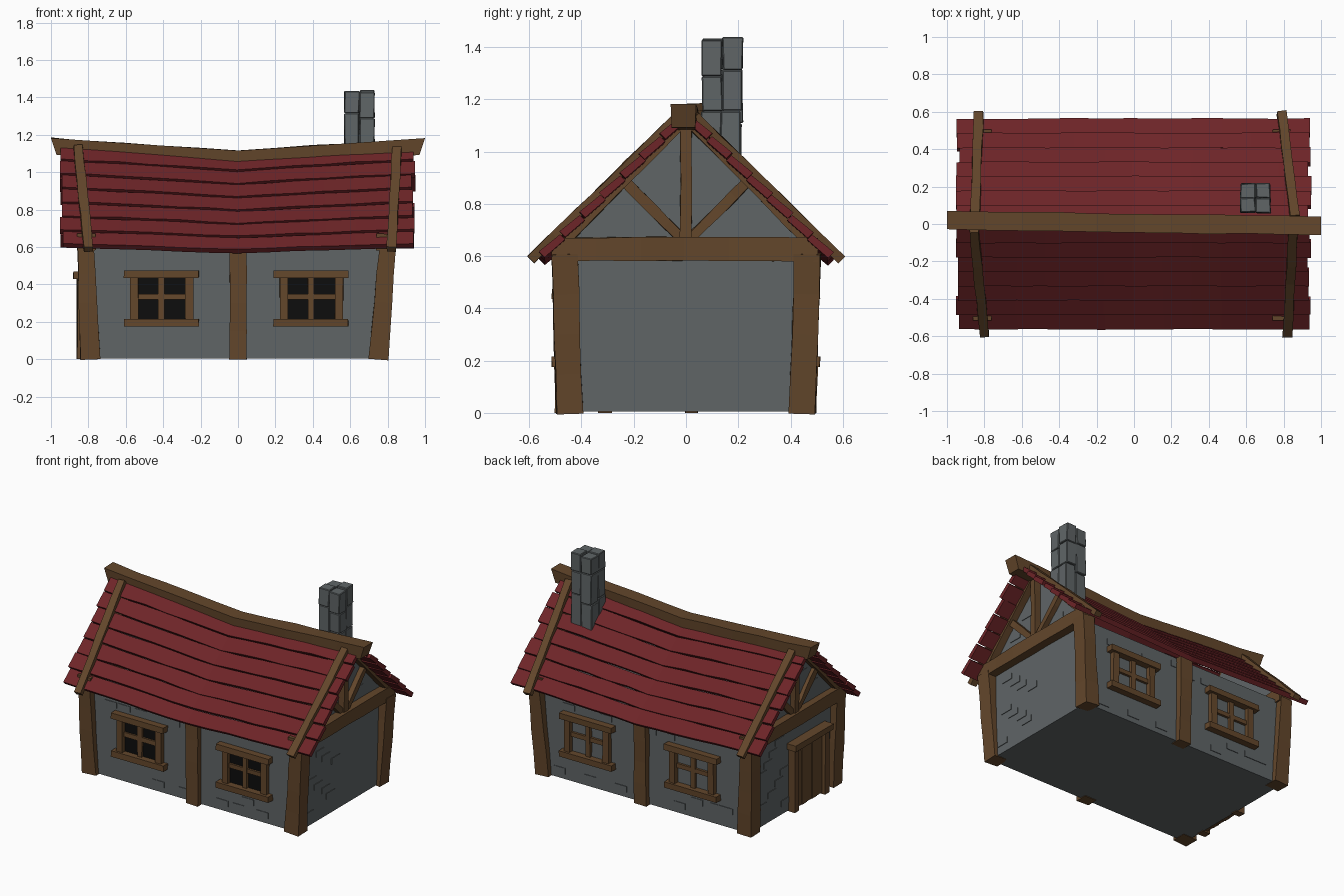
import bpy, bmesh, math, random
from mathutils import Vector as V

random.seed(4)
if "Cube" in bpy.data.objects:
    bpy.data.objects.remove(bpy.data.objects["Cube"], do_unlink=True)


def material(name, rgb):
    m = bpy.data.materials.new(name)
    m.use_nodes = True
    m.diffuse_color = (*rgb, 1)
    m.node_tree.nodes["Principled BSDF"].inputs["Base Color"].default_value = (*rgb, 1)
    return m


WOOD = material("brown timber", (0.125, 0.062, 0.024))
STONE = material("grey stone", (0.115, 0.13, 0.134))
RED = material("red roof", (0.155, 0.018, 0.021))
BLACK = material("black opening", (0.004, 0.004, 0.004))


def part(name, mat, pieces):
    """One flat-shaded object; each piece is a list of cross-section rings."""
    bm = bmesh.new()
    for rings in pieces:
        vs = [[bm.verts.new(p) for p in r] for r in rings]
        k = len(vs[0])
        for a, b in zip(vs, vs[1:]):
            for i in range(k):
                bm.faces.new((a[i], a[(i + 1) % k], b[(i + 1) % k], b[i]))
        bm.faces.new(vs[0])
        bm.faces.new(vs[-1])
    bmesh.ops.recalc_face_normals(bm, faces=bm.faces)
    me = bpy.data.meshes.new(name)
    bm.to_mesh(me)
    bm.free()
    me.materials.append(mat)
    ob = bpy.data.objects.new(name, me)
    bpy.context.scene.collection.objects.link(ob)
    return ob


def wob(j):
    return random.uniform(-j, j)


def beam(p0, p1, side, w, d, w1=None, n=4, j=0.003):
    """Hewn beam from p0 to p1, w wide along side and d deep."""
    p0, p1, side = V(p0), V(p1), V(side)
    u = (p1 - p0).normalized()
    side = (side - u * side.dot(u)).normalized()
    deep = u.cross(side)
    rings = []
    for i in range(n + 1):
        t = i / n
        h = (w + ((w1 or w) - w) * t) / 2
        rings.append([p0.lerp(p1, t) + side * (a * h + wob(j)) + deep * (b * d / 2 + wob(j))
                      for a, b in ((-1, -1), (1, -1), (1, 1), (-1, 1))])
    return rings


def block(x0, x1, y0, y1, z0, z1, j=0.0):
    return beam(((x0 + x1) / 2, (y0 + y1) / 2, z0), ((x0 + x1) / 2, (y0 + y1) / 2, z1),
                (1, 0, 0), x1 - x0, y1 - y0, n=1, j=j)


# Walls and gables
XL, XR, YW = -0.81, 0.78, 0.465
part("walls", STONE, [block(XL, XR, -YW, YW, 0.005, 0.6)])
gable = [(-0.5, 0.6), (0.5, 0.6), (0, 1.1)]
for label, x, s in (("right_gable", XL, 1), ("left_gable", XR, -1)):
    part(label, STONE, [[[V((x + s * o, y, z)) for y, z in gable] for o in (0, 0.04)]])

# Raised bricks
bricks = []
for s in (-1, 1):
    for i in range(12):
        x, z = -0.66 + 0.12 * i + wob(0.03), random.choice((0.06, 0.12, 0.51, 0.55))
        bricks.append(block(x - 0.045, x + 0.045, s * YW - 0.004, s * YW + 0.004, z - 0.02, z + 0.02))
for x, low in ((XL, 0.06), (XR, -0.36)):
    for i in range(9):
        y, z = low + 0.036 * i + wob(0.02), 0.08 + (i * 4 % 9) * 0.055
        bricks.append(block(x - 0.004, x + 0.004, y - 0.045, y + 0.045, z - 0.02, z + 0.02))
    for y, z in ((-0.22, 0.78), (0.2, 0.74), (-0.11, 0.89)):
        bricks.append(block(x - 0.004, x + 0.004, y - 0.045, y + 0.045, z - 0.02, z + 0.02))
part("raised_bricks", STONE, bricks)

# Upright posts
posts = []
for s in (-1, 1):
    for xb, xt in ((-0.79, -0.815), (0.75, 0.80)):
        posts.append(beam((xb, s * 0.445, 0), (xt, s * 0.465, 0.61), (1, 0, 0), 0.105, 0.1, 0.085))
    posts.append(beam((0, s * 0.46, 0), (0, s * 0.47, 0.6), (1, 0, 0), 0.09, 0.08))
part("wall_posts", WOOD, posts)

# Gable framing
frame = []
for x in (XL, XR + 0.01):
    frame.append(beam((x, -0.515, 0.627), (x, 0.505, 0.627), (0, 0, 1), 0.09, 0.1, n=6))
    frame.append(beam((x, 0, 0.66), (x, 0, 1.12), (0, 1, 0), 0.045, 0.07))
    for s in (-1, 1):
        frame.append(beam((x, s * 0.02, 0.67), (x, s * 0.235, 0.885), (0, 1, -s), 0.04, 0.05))
        frame.append(beam((x, s * 0.5, 0.615), (x, s * 0.03, 1.09), (0, 1, s), 0.03, 0.08))
part("gable_frame", WOOD, frame)


# Sagging roof
def sag(x, y):
    return (0.065 - 0.035 * min(1, abs(y) / 0.57)) * max(0, 1 - abs(x) / 0.97) ** 1.2


def slope(x, y, lift):
    """Point above the roof plane by lift along its normal."""
    s = math.copysign(1, y)
    return V((x, y + s * lift * 0.7, 1.165 - 0.98 * abs(y) - sag(x, y) + lift * 0.7))


ROWS, STEPS = 7, 12
for label, s in (("front", -1), ("back", 1)):
    planks = []
    for r in range(ROWS):
        ya, yb = 0.025 + 0.077 * r, 0.025 + 0.077 * (r + 1) - 0.003
        xa, xb = -0.945 + wob(0.012), 0.938 + wob(0.012)
        rings = []
        for i in range(STEPS + 1):
            x = xa + (xb - xa) * i / STEPS
            a, b = s * (ya + wob(0.002)), s * (yb + wob(0.003))
            rings.append([slope(x, a, -0.006), slope(x, b, 0.004),
                          slope(x, b, -0.028), slope(x, a, -0.034)])
        planks.append(rings)
    part(label + "_roof_planks", RED, planks)

# Battens laid over the roof
battens = []
for s, xs in ((-1, ((-0.855, -0.8), (0.85, 0.82))), (1, ((-0.85, -0.83), (0.86, 0.79)))):
    for xt, xb in xs:
        battens.append(beam(slope(xt, s * 0.03, 0.005), slope(xb, s * 0.59, 0.005),
                            (1, 0, 0), 0.05, 0.035, n=6))
part("roof_battens", WOOD, battens)

# Ridge beam, dipping in the middle and undercut at both ends
rings = []
for i in range(11):
    x = -1 + 0.2 * i
    top, mid = 1.115 + 0.067 * abs(x), 0.02 - 0.015 * (x + 1)
    low = 0.97 * x
    rings.append([V((x, mid - 0.05 + wob(0.004), top)), V((x, mid + 0.05 + wob(0.004), top + wob(0.004))),
                  V((low, mid + 0.045, top - 0.09)), V((low, mid - 0.045, top - 0.09))])
part("ridge_beam", WOOD, [rings])

# Windows: front pair has dark openings, back pair is backed by the wall
for label, s in (("front", -1), ("back", 1)):
    timber, panes = [], []
    for c in (0.41 * s, -0.39 * s):
        def bar(x0, x1, z0, z1, out, j=0.002):
            return block(c + x0, c + x1, *sorted((s * (YW - 0.01), s * out)), z0, z1, j)
        timber += [bar(-0.2, 0.2, 0.435, 0.475, 0.513), bar(-0.2, 0.2, 0.175, 0.215, 0.513)]
        timber += [bar(a, a + 0.045, 0.2, 0.45, 0.497) for a in (-0.167, 0.127)]
        timber += [bar(-0.017, 0.017, 0.2, 0.45, 0.485), bar(-0.15, 0.15, 0.32, 0.35, 0.482)]
        panes.append(bar(-0.15, 0.15, 0.2, 0.45, YW + 0.003, 0))
    part(label + "_window_frames", WOOD, timber)
    if s < 0:
        part("front_window_openings", BLACK, panes)

# Plank door on the right-hand end
door = [block(-0.88, XL + 0.01, -0.35, 0.06, 0.43, 0.47, 0.003)]
door += [block(-0.86, XL + 0.01, y, y + 0.05, 0, 0.44, 0.003) for y in (-0.335, -0.005)]
for i in range(5):
    y = -0.284 + 0.056 * i
    door.append(block(-0.835 - 0.004 * (i % 2), XL + 0.01, y, y + 0.052, 0.01, 0.435, 0.001))
part("plank_door", WOOD, door)

# Chimney of stacked stones, two by two
stones = []
for ix in (0, 1):
    for iy in (0, 1):
        levels = [0.9, 1.13 + wob(0.03), 1.29 + wob(0.04), 1.435 + wob(0.008)]
        for k, (z0, z1) in enumerate(zip(levels, levels[1:])):
            x0, y0 = 0.57 + 0.08 * ix, 0.062 + 0.078 * iy - (0.006 if k == 0 else 0)
            stones.append(block(x0, x0 + 0.079, y0, y0 + 0.077, z0, z1 - 0.002, 0.004))
chimney = part("chimney", STONE, stones)
bevel = chimney.modifiers.new("worn_edges", "BEVEL")
bevel.width, bevel.segments = 0.004, 1
